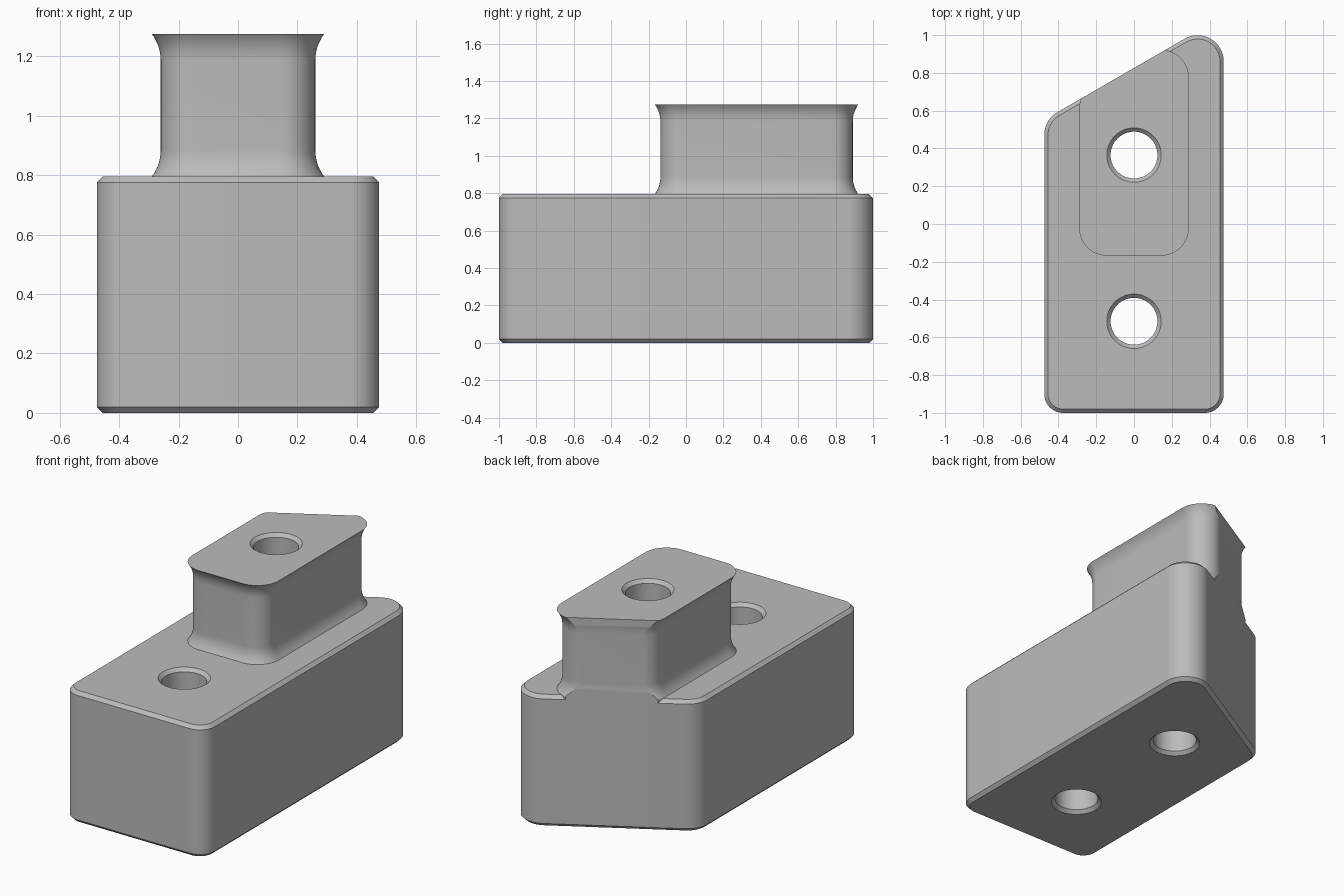
import bpy, bmesh
from math import sin, cos, tan, acos, radians, sqrt, pi

if "Cube" in bpy.data.objects:
    bpy.data.objects.remove(bpy.data.objects["Cube"], do_unlink=True)

SLANT = radians(30)          # angle of the cut back face
BACK = 0.826                 # y of the back face at x = 0
BASE_TOP, TOP, CHAMFER = 0.795, 1.275, 0.02
SEG = 20

grey = bpy.data.materials.new("plain grey")
grey.use_nodes = True
grey.diffuse_color = (0.5, 0.5, 0.5, 1)
grey.node_tree.nodes["Principled BSDF"].inputs["Base Color"].default_value = (0.5, 0.5, 0.5, 1)


def outline(half, front, r_front, r_back, grow, trim):
    """Rounded outline with a slanted back, offset by grow; trim keeps it behind the back plane."""
    right_y = BACK + half * tan(SLANT) - r_back / tan(radians(30))
    left_y = BACK - half * tan(SLANT) - r_back / tan(radians(60))
    cut = acos(r_back / (r_back + grow)) if trim and grow > 0 else 0
    back = pi / 2 + SLANT    # direction the back face points in
    corners = [
        (half - r_front, front + r_front, r_front, -pi / 2, 0),
        (half - r_back, right_y, r_back, 0, back - cut),
        (r_back - half, left_y, r_back, back + cut, pi),
        (r_front - half, front + r_front, r_front, pi, 1.5 * pi),
    ]
    pts = []
    for cx, cy, r, a, b in corners:
        for i in range(SEG + 1):
            t = a + (b - a) * i / SEG
            pts.append((cx + (r + grow) * cos(t), cy + (r + grow) * sin(t)))
    return pts


def loft(name, rings):
    """Skin a stack of (outline, z) rings and cap both ends."""
    bm = bmesh.new()
    loops = [[bm.verts.new((x, y, z)) for x, y in pts] for pts, z in rings]
    n = len(loops[0])
    for low, high in zip(loops, loops[1:]):
        for i in range(n):
            j = (i + 1) % n
            bm.faces.new((low[i], low[j], high[j], high[i]))
    bm.faces.new(loops[0][::-1])
    bm.faces.new(loops[-1])
    bmesh.ops.recalc_face_normals(bm, faces=bm.faces)
    mesh = bpy.data.meshes.new(name)
    bm.to_mesh(mesh)
    bm.free()
    mesh.materials.append(grey)
    ob = bpy.data.objects.new(name, mesh)
    bpy.context.collection.objects.link(ob)
    return ob


def hole_cutter(name, y, top, r=0.124):
    """Through-hole with a chamfered mouth at each end."""
    def circle(rad):
        return [(rad * cos(2 * pi * i / 64), y + rad * sin(2 * pi * i / 64)) for i in range(64)]
    wide, over = r + CHAMFER, 0.05
    ob = loft(name, [(circle(wide + over), -over), (circle(r), CHAMFER),
                     (circle(r), top - CHAMFER), (circle(wide + over), top + over)])
    ob.hide_render = True
    return ob


# Base block with chamfered top and bottom rims
def base_ring(grow):
    return outline(0.475, -1, 0.1, 0.138, grow, False)

base = loft("base_block", [(base_ring(-CHAMFER), 0), (base_ring(0), CHAMFER),
                           (base_ring(0), BASE_TOP - CHAMFER), (base_ring(-CHAMFER), BASE_TOP)])

# Upper block, flaring out at foot and head, flush with the slanted back
FLARE, HEIGHT, STEPS = 0.03, 0.09, 10
R = (HEIGHT ** 2 + FLARE ** 2) / (2 * FLARE)

def block_ring(grow):
    return outline(0.26, -0.137, 0.115, 0.115, grow, True)

foot = []
for i in range(STEPS + 1):
    h = HEIGHT * i / STEPS
    foot.append((R - sqrt(R * R - (HEIGHT - h) ** 2), h))
rings = [(block_ring(FLARE), BASE_TOP - CHAMFER)]
rings += [(block_ring(g), BASE_TOP + h) for g, h in foot]
rings += [(block_ring(g), TOP - h) for g, h in reversed(foot)]
block = loft("upper_block", rings)

# Bolt holes
rear_hole = hole_cutter("rear_hole_cutter", 0.365, TOP)
front_hole = hole_cutter("front_hole_cutter", -0.515, BASE_TOP)
for ob, cutter in ((base, rear_hole), (base, front_hole), (block, rear_hole)):
    bpy.context.view_layer.objects.active = ob
    mod = ob.modifiers.new("hole", "BOOLEAN")
    mod.operation, mod.solver, mod.object = "DIFFERENCE", "EXACT", cutter
    bpy.ops.object.modifier_apply(modifier=mod.name)
for cutter in (rear_hole, front_hole):
    bpy.data.objects.remove(cutter, do_unlink=True)

# Smooth the rounded walls, keep the rims crisp
for ob in (base, block):
    bpy.ops.object.select_all(action="DESELECT")
    ob.select_set(True)
    bpy.context.view_layer.objects.active = ob
    bpy.ops.object.shade_smooth_by_angle(angle=radians(25))
